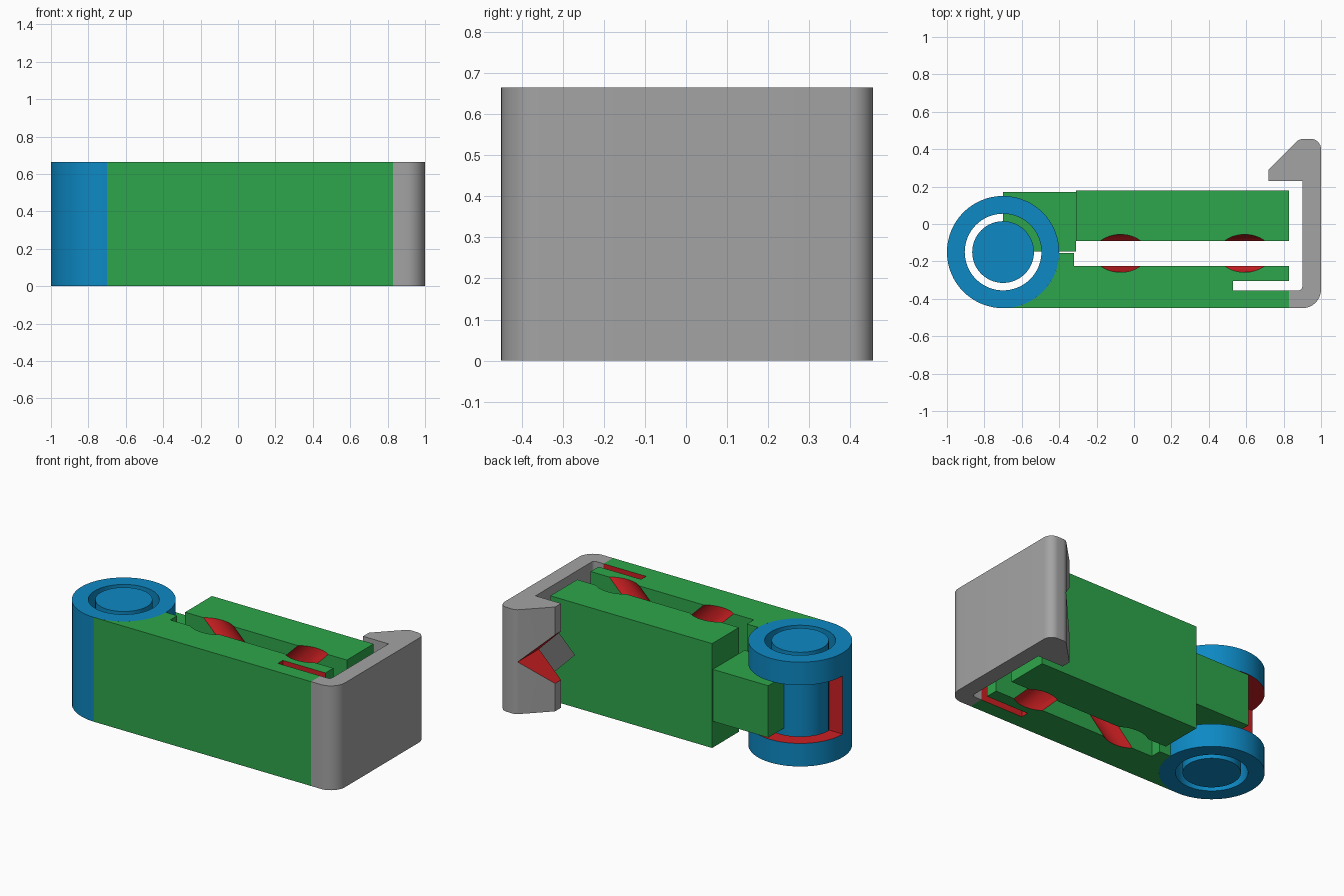
import bpy, bmesh, math
from mathutils import Matrix

if "Cube" in bpy.data.objects:
    bpy.data.objects.remove(bpy.data.objects["Cube"])

H = 0.665                 # full height
MID = H / 2
HX, HY, R = -0.70, -0.15, 0.30   # hinge axis and outer radius


def material(name, rgb):
    m = bpy.data.materials.new(name)
    m.diffuse_color = (*rgb, 1)
    m.use_nodes = True
    m.node_tree.nodes["Principled BSDF"].inputs["Base Color"].default_value = m.diffuse_color
    return m


GREEN = material("green", (0.027, 0.38, 0.07))
BLUE = material("blue", (0.004, 0.25, 0.55))
GREY = material("grey", (0.37, 0.37, 0.37))
RED = material("red", (0.60, 0.014, 0.016))


def finish(name, bm, base, index=0):
    bmesh.ops.recalc_face_normals(bm, faces=bm.faces)
    for f in bm.faces:
        f.material_index = index
    me = bpy.data.meshes.new(name)
    bm.to_mesh(me)
    bm.free()
    me.materials.append(base)
    me.materials.append(RED)
    ob = bpy.data.objects.new(name, me)
    bpy.context.collection.objects.link(ob)
    return ob


def prism(name, pts, base, z0=0.0, z1=H, index=0):
    """Extrude an xy profile from z0 to z1."""
    bm = bmesh.new()
    face = bm.faces.new([bm.verts.new((x, y, z0)) for x, y in pts])
    ext = bmesh.ops.extrude_face_region(bm, geom=[face])
    for v in ext["geom"]:
        if isinstance(v, bmesh.types.BMVert):
            v.co.z = z1
    return finish(name, bm, base, index)


def wedge(name, xz, y0, y1, base):
    """Red cutter: extrude an xz profile along y."""
    bm = bmesh.new()
    face = bm.faces.new([bm.verts.new((x, y0, z)) for x, z in xz])
    ext = bmesh.ops.extrude_face_region(bm, geom=[face])
    for v in ext["geom"]:
        if isinstance(v, bmesh.types.BMVert):
            v.co.y = y1
    return finish(name, bm, base, 1)


def rect(x0, y0, x1, y1):
    return [(x0, y0), (x1, y0), (x1, y1), (x0, y1)]


def arc(cx, cy, r, a0, a1, n):
    out = []
    for i in range(n + 1):
        a = math.radians(a0 + (a1 - a0) * i / n)
        out.append((cx + r * math.cos(a), cy + r * math.sin(a)))
    return out


def circle(r, n=64):
    return arc(HX, HY, r, 0, 360, n)[:-1]


def cut(ob, cutter):
    mod = ob.modifiers.new("cut", "BOOLEAN")
    mod.operation = "DIFFERENCE"
    mod.solver = "EXACT"
    mod.object = cutter
    bpy.ops.object.select_all(action="DESELECT")
    bpy.context.view_layer.objects.active = ob
    ob.select_set(True)
    bpy.ops.object.modifier_apply(modifier=mod.name)
    bpy.data.objects.remove(cutter)


def smooth(ob):
    bpy.ops.object.select_all(action="DESELECT")
    bpy.context.view_layer.objects.active = ob
    ob.select_set(True)
    bpy.ops.object.shade_smooth_by_angle(angle=math.radians(30))


def cut_cable_grooves(ob):
    """Two crossing round channels, tilted 45 degrees either way."""
    for tilt in (45, -45):
        bm = bmesh.new()
        bmesh.ops.create_cone(
            bm, cap_ends=True, segments=48, radius1=0.101, radius2=0.101, depth=1.5,
            matrix=Matrix.Translation((0.26, -0.157, MID))
            @ Matrix.Rotation(math.radians(tilt), 4, "Y"))
        cut(ob, finish("groove_cutter", bm, GREEN, 1))


# Fixed arm with the spring slot at its free end
fixed = prism("fixed_arm", [
    (HX, -0.45), (0.83, -0.45), (0.83, -0.355), (0.53, -0.355), (0.53, -0.305),
    (0.83, -0.305), (0.83, -0.225), (-0.32, -0.225), (-0.32, -0.155)]
    + arc(HX, HY, R, -1, -89, 22), GREEN)
for p in fixed.data.polygons:        # slot walls are red
    c = p.center
    if abs(p.normal.z) < 0.5 and 0.52 < c.x < 0.82 and -0.36 < c.y < -0.30:
        p.material_index = 1
cut_cable_grooves(fixed)

# Moving arm, with a V notch in its free end
moving = prism("moving_arm", rect(-0.31, -0.09, 0.83, 0.18), GREEN)
cut_cable_grooves(moving)
cut(moving, wedge("arm_notch", [(0.66, MID), (0.86, MID + 0.2), (0.86, MID - 0.2)],
                  -0.3, 0.4, GREEN))

# Hinge bar joining the moving arm to the pin
prism("hinge_bar", rect(HX, -0.147, -0.31, 0.172), GREEN, 0.167, 0.498)
pin = prism("hinge_pin", circle(0.165), BLUE)

# Hinge barrel, opened in the middle for the bar
barrel = prism("hinge_barrel", circle(R), BLUE)
bore = prism("bore", circle(0.205), BLUE, -0.1, H + 0.1)
cut(barrel, bore)
cut(barrel, prism("barrel_opening", rect(-1.2, HY, -0.2, 0.4), BLUE, 0.147, 0.518, 1))

# Latch hook with a V notch in its barb
hook = prism("latch_hook",
             [(0.83, -0.45)] + arc(0.90, -0.35, 0.10, -90, 0, 10)
             + arc(0.945, 0.40, 0.055, 0, 90, 8) + arc(0.905, 0.405, 0.05, 90, 135, 4)
             + [(0.72, 0.29), (0.72, 0.23), (0.90, 0.23)]
             + arc(0.88, -0.335, 0.02, 0, -90, 4) + [(0.83, -0.355)], GREY)
cut(hook, wedge("hook_notch", [(0.875, MID), (0.675, MID + 0.2), (0.675, MID - 0.2)],
                0.2, 0.6, GREY))

for ob in (fixed, moving, pin, barrel, hook):
    smooth(ob)
